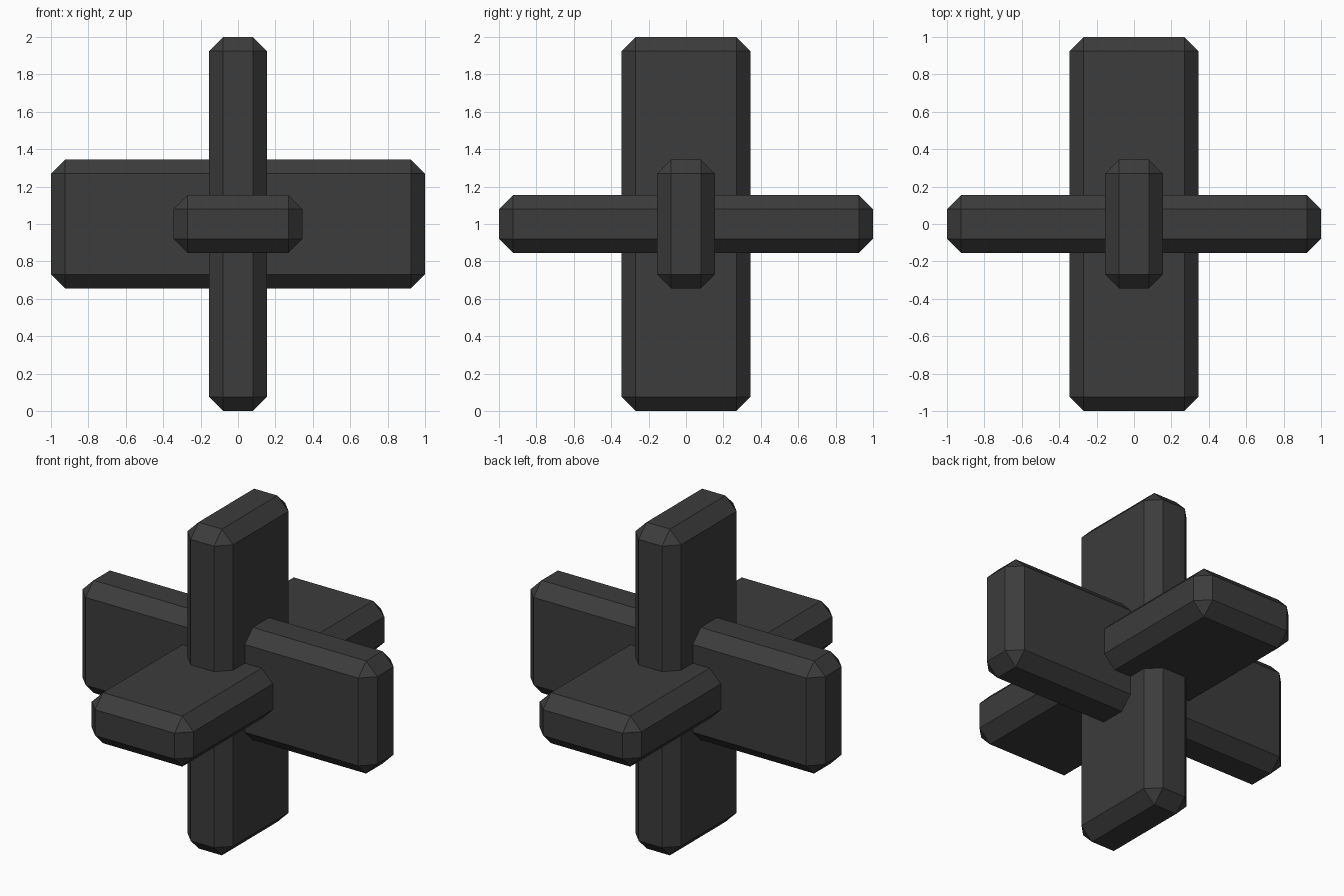
import bpy
import bmesh

if "Cube" in bpy.data.objects:
    bpy.data.objects.remove(bpy.data.objects["Cube"])

LONG, WIDE, THIN, CHAMFER = 2.0, 0.69, 0.31, 0.076

dark = bpy.data.materials.new("dark_grey")
dark.diffuse_color = (0.045, 0.045, 0.045, 1)
dark.use_nodes = True
dark.node_tree.nodes["Principled BSDF"].inputs["Base Color"].default_value = dark.diffuse_color


def board(name, size):
    """Chamfered board centred at the crossing point."""
    bm = bmesh.new()
    bmesh.ops.create_cube(bm, size=1)
    bmesh.ops.scale(bm, vec=size, verts=bm.verts)
    bmesh.ops.bevel(bm, geom=bm.edges[:], offset=CHAMFER, offset_type='OFFSET',
                    segments=1, profile=0.5, affect='EDGES')
    # keep chamfers at 45 degrees with the measured inset
    mesh = bpy.data.meshes.new(name)
    bm.to_mesh(mesh)
    bm.free()
    mesh.materials.append(dark)
    obj = bpy.data.objects.new(name, mesh)
    obj.location.z = LONG / 2
    bpy.context.collection.objects.link(obj)
    return obj


# Three interlocking boards, one along each axis
board("upright_board", (THIN, WIDE, LONG))
board("side_to_side_board", (LONG, THIN, WIDE))
board("front_to_back_board", (WIDE, LONG, THIN))
